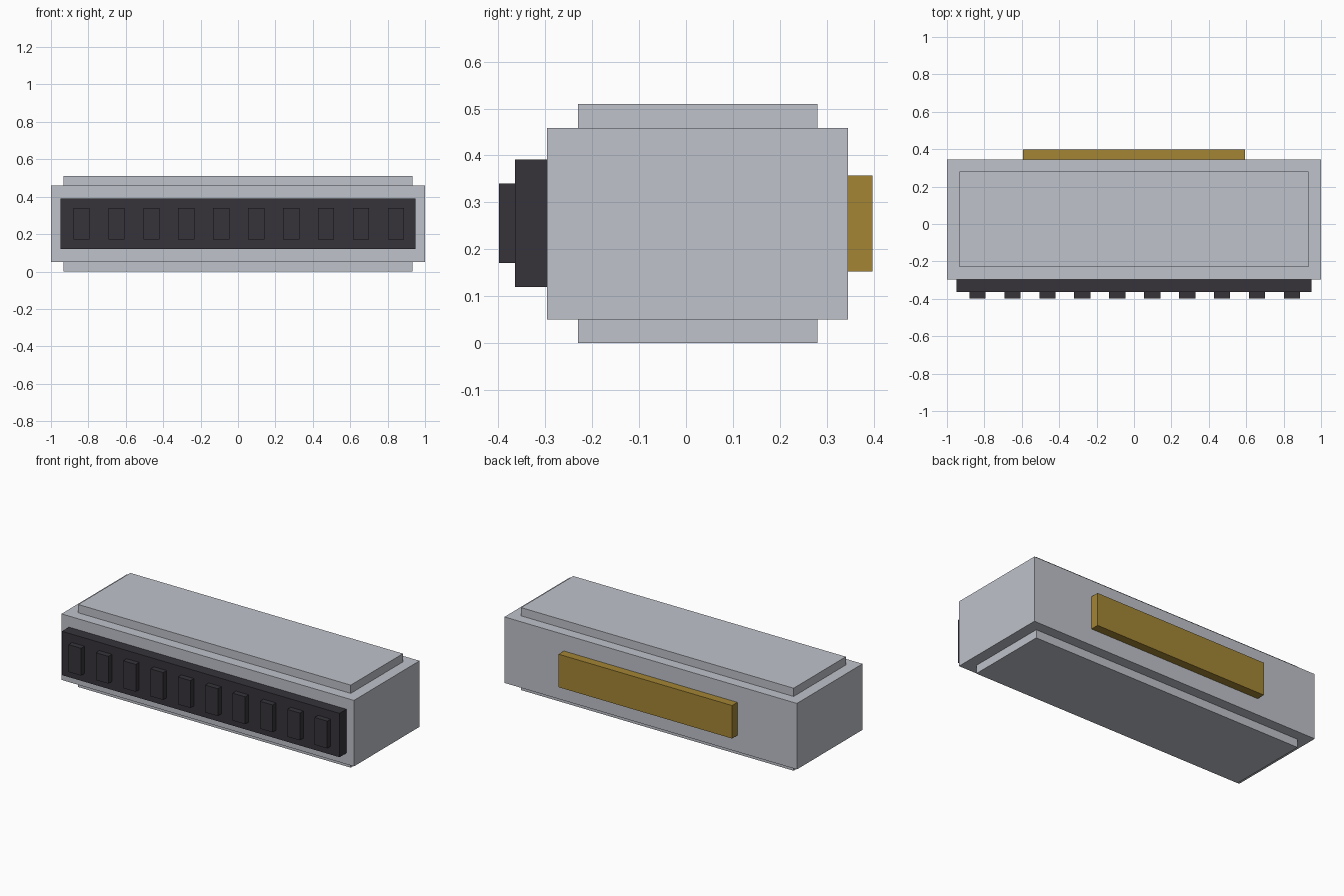
import bpy
import bmesh
from mathutils import Matrix, Vector

default = bpy.data.objects.get("Cube")
if default:
    bpy.data.objects.remove(default, do_unlink=True)


def make_material(name, rgb):
    mat = bpy.data.materials.new(name)
    mat.use_nodes = True
    color = (*rgb, 1.0)
    mat.diffuse_color = color
    mat.node_tree.nodes["Principled BSDF"].inputs["Base Color"].default_value = color
    return mat


def box(name, mat, x, y, z):
    """Box spanning the given (low, high) range on each axis."""
    spans = (x, y, z)
    center = Vector([(lo + hi) / 2 for lo, hi in spans])
    size = [hi - lo for lo, hi in spans]
    bm = bmesh.new()
    bmesh.ops.create_cube(bm, size=1, matrix=Matrix.Diagonal((*size, 1)))
    mesh = bpy.data.meshes.new(name)
    bm.to_mesh(mesh)
    bm.free()
    mesh.materials.append(mat)
    obj = bpy.data.objects.new(name, mesh)
    obj.location = center
    bpy.context.collection.objects.link(obj)
    return obj


grey = make_material("light_grey_metal", (0.52, 0.54, 0.59))
dark = make_material("dark_plastic", (0.037, 0.034, 0.042))
gold = make_material("gold_brass", (0.37, 0.235, 0.036))

# Main housing with a raised plate above and below
box("housing", grey, (-1, 1), (-0.296, 0.345), (0.051, 0.459))
for name, z in (("top_plate", (0.459, 0.51)), ("bottom_plate", (0, 0.051))):
    box(name, grey, (-0.932, 0.932), (-0.23, 0.28), z)

# Front connector strip
box("front_strip", dark, (-0.949, 0.949), (-0.364, -0.296), (0.12, 0.391))

# Evenly spaced contacts on the strip
count, pitch, half_width = 10, 0.187, 0.043
for i in range(count):
    x = (i - (count - 1) / 2) * pitch + 0.004
    box(f"contact_{i + 1}", dark, (x - half_width, x + half_width),
        (-0.398, -0.364), (0.171, 0.34))

# Rear contact bar
box("rear_bar", gold, (-0.593, 0.593), (0.345, 0.397), (0.153, 0.357))
